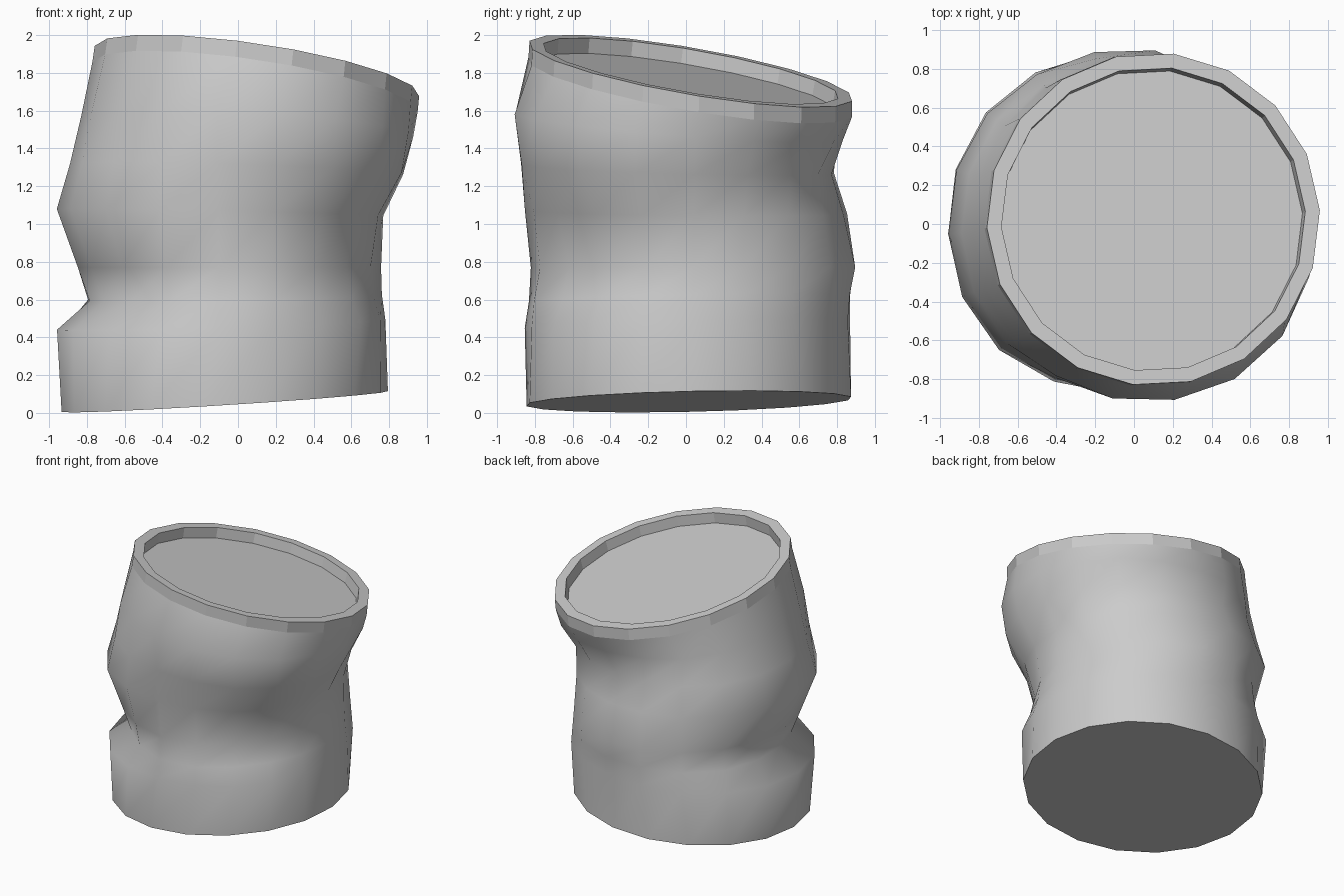
import bpy
import bmesh
import math

SIDES = 18
PHASE = math.radians(3)

default = bpy.data.objects.get("Cube")
if default:
    bpy.data.objects.remove(default, do_unlink=True)

metal = bpy.data.materials.new("plain grey")
metal.use_nodes = True
metal.diffuse_color = (0.6, 0.6, 0.6, 1)
metal.node_tree.nodes["Principled BSDF"].inputs["Base Color"].default_value = metal.diffuse_color


def angle(side):
    return PHASE + math.tau * side / SIDES


def tilted_ring(center, radius, slope_x, slope_y):
    """Round ring lying in a sloping plane."""
    cx, cy, cz = center
    points = []
    for side in range(SIDES):
        dx = radius * math.cos(angle(side))
        dy = radius * math.sin(angle(side))
        points.append((cx + dx, cy + dy, cz + dx * slope_x + dy * slope_y))
    return points


def smooth_sample(values, position):
    """Closed Catmull-Rom curve through evenly spaced values."""
    i = math.floor(position)
    t = position - i
    a, b, c, d = (values[(i + k) % len(values)] for k in (-1, 0, 1, 2))
    return b + t * (c - a + t * (2 * a - 5 * b + 4 * c - d + t * (3 * (b - c) + d - a))) / 2


def dented_ring(height, slope_x, slope_y, radii):
    """Irregular ring from eight radii, counted from +x towards +y."""
    points = []
    for side in range(SIDES):
        a = angle(side)
        r = smooth_sample(radii, a / math.tau * len(radii))
        x, y = r * math.cos(a), r * math.sin(a)
        points.append((x, y, height + x * slope_x + y * slope_y))
    return points


def loft(name, rings, cap_start=False, cap_end=False, smooth=False):
    """Join rings with quads and optionally close the ends."""
    bm = bmesh.new()
    loops = [[bm.verts.new(p) for p in ring] for ring in rings]
    for low, high in zip(loops, loops[1:]):
        for i in range(SIDES):
            j = (i + 1) % SIDES
            face = bm.faces.new((low[i], low[j], high[j], high[i]))
            face.smooth = smooth
    if cap_start:
        bm.faces.new(reversed(loops[0]))
    if cap_end:
        bm.faces.new(loops[-1])
    mesh = bpy.data.meshes.new(name)
    bm.to_mesh(mesh)
    bm.free()
    mesh.materials.append(metal)
    obj = bpy.data.objects.new(name, mesh)
    bpy.context.collection.objects.link(obj)
    return obj


# Sloping end planes
TOP = (-0.146, -0.17)
BASE = (0.063, 0.022)
foot = tilted_ring((-0.07, 0.015, 0.06), 0.865, *BASE)
collar = tilted_ring((0.09, 0.022, 1.725), 0.862, *TOP)
rim_outer = tilted_ring((0.1, 0.025, 1.81), 0.86, *TOP)
rim_inner = tilted_ring((0.1, 0.025, 1.81), 0.785, *TOP)
lid_edge = tilted_ring((0.09, 0.015, 1.73), 0.78, *TOP)

# Crumpled wall: shoulder, crease, bulge and upper swell
wall = [
    foot,
    dented_ring(0.47, 0.03, 0.02, (0.78, 0.84, 0.87, 0.95, 0.96, 0.93, 0.85, 0.82)),
    dented_ring(0.61, 0.02, 0.02, (0.76, 0.83, 0.88, 0.90, 0.79, 0.78, 0.84, 0.76)),
    dented_ring(0.77, 0, 0, (0.755, 0.82, 0.91, 0.88, 0.85, 0.84, 0.82, 0.72)),
    dented_ring(1.06, -0.02, -0.01, (0.77, 0.80, 0.85, 0.94, 0.96, 0.95, 0.845, 0.80)),
    dented_ring(1.29, -0.03, -0.03, (0.88, 0.80, 0.78, 0.88, 0.89, 0.90, 0.88, 0.93)),
    dented_ring(1.52, -0.06, -0.08, (0.93, 0.91, 0.83, 0.84, 0.83, 0.86, 0.915, 0.96)),
    collar,
]
loft("barrel_wall", wall, smooth=True)
loft("barrel_base", [foot], cap_start=True)

# Faceted rim with a recessed lid
loft("rim", [collar, rim_outer, rim_inner, lid_edge])
loft("lid", [lid_edge], cap_end=True)
